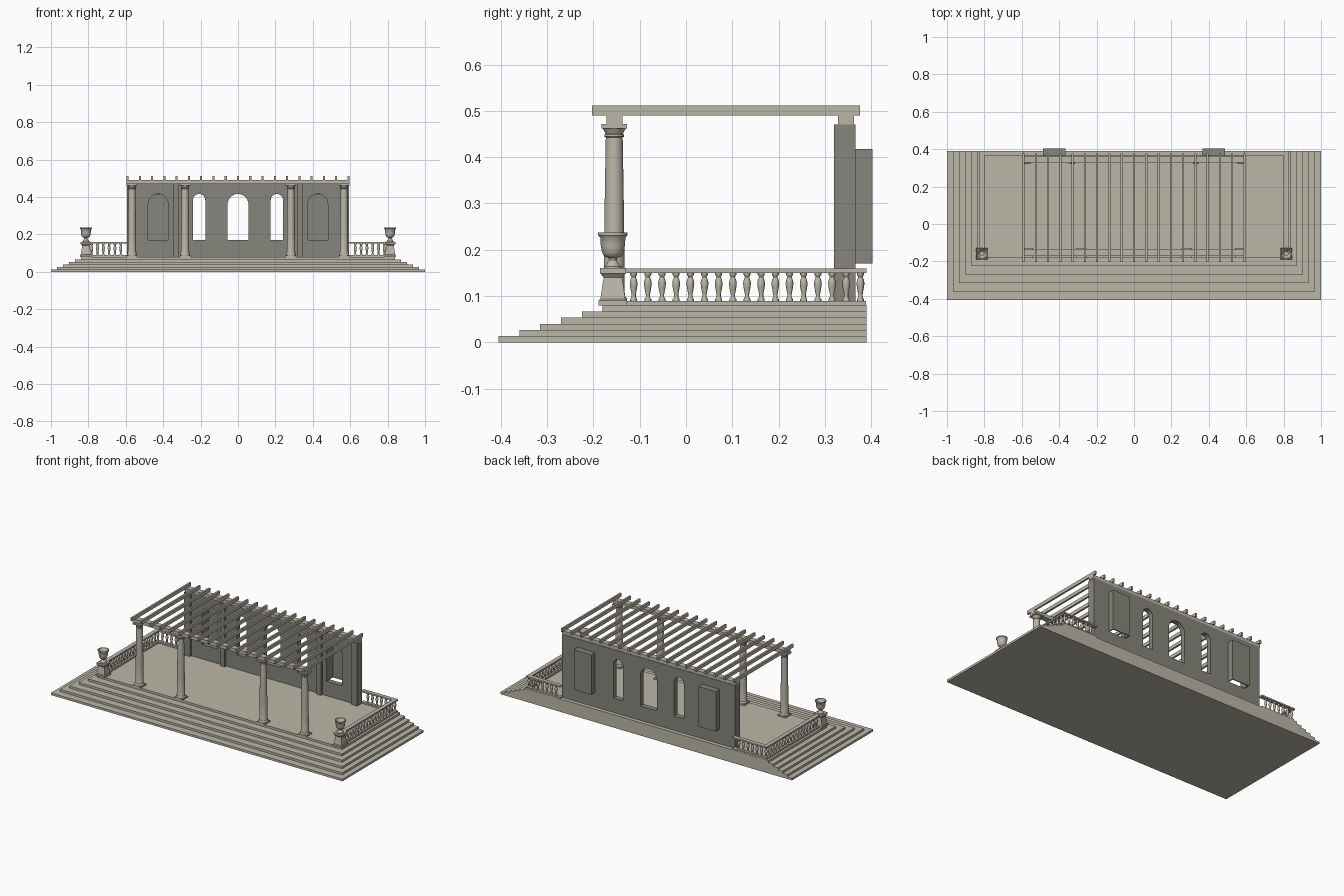
import bpy, bmesh, math
from mathutils import Matrix, Vector

cube = bpy.data.objects.get("Cube")
if cube:
    bpy.data.objects.remove(cube, do_unlink=True)


def material(name, rgb):
    m = bpy.data.materials.new(name)
    m.use_nodes = True
    m.diffuse_color = (*rgb, 1)
    m.node_tree.nodes["Principled BSDF"].inputs["Base Color"].default_value = (*rgb, 1)
    return m


STONE = material("pale stone", (0.50, 0.47, 0.39))
PLASTER = material("grey plaster", (0.24, 0.24, 0.20))


def finish(name, bm, mat, smooth=False):
    bmesh.ops.recalc_face_normals(bm, faces=bm.faces)
    mesh = bpy.data.meshes.new(name)
    bm.to_mesh(mesh)
    bm.free()
    mesh.materials.append(mat)
    if smooth:
        for p in mesh.polygons:
            p.use_smooth = True
        mesh.set_sharp_from_angle(angle=math.radians(40))
    ob = bpy.data.objects.new(name, mesh)
    bpy.context.scene.collection.objects.link(ob)
    return ob


def boxes(name, spans, mat):
    """Each span is (x0, x1, y0, y1, z0, z1)."""
    bm = bmesh.new()
    for x0, x1, y0, y1, z0, z1 in spans:
        size = Matrix.Diagonal((x1 - x0, y1 - y0, z1 - z0, 1))
        mid = Vector((x0 + x1, y0 + y1, z0 + z1)) / 2
        bmesh.ops.create_cube(bm, size=1, matrix=Matrix.Translation(mid) @ size)
    return finish(name, bm, mat)


def lathe(name, profile, spots, sides, mat, smooth=True):
    """Turn a (radius, z) profile at each (x, y) spot."""
    bm = bmesh.new()
    for cx, cy in spots:
        rings = []
        for r, z in profile:
            angles = [2 * math.pi * (i + 0.5) / sides for i in range(sides)]
            rings.append([bm.verts.new((cx + r * math.cos(a), cy + r * math.sin(a), z))
                          for a in angles])
        for low, high in zip(rings, rings[1:]):
            for i in range(sides):
                j = (i + 1) % sides
                bm.faces.new((low[i], low[j], high[j], high[i]))
        bm.faces.new(rings[0][::-1])
        bm.faces.new(rings[-1])
    return finish(name, bm, mat, smooth)


# Stepped platform, flush at the back
FLOOR = 0.08
rise = FLOOR / 6
for i in range(6):
    w = 1 - 0.0323 * i
    boxes(f"step_{i + 1}", [(-w, w, -0.405 + 0.045 * i, 0.39, rise * i, rise * (i + 1))], STONE)

# Back wall with arched openings, drawn as a filled outline
WALL_FRONT, WALL_BACK, WALL_TOP = 0.335, 0.366, 0.47


def arch(cx, half, bottom=0.17, top=0.416, steps=14):
    pts = [(cx - half, bottom), (cx + half, bottom)]
    for i in range(steps + 1):
        a = math.pi * i / steps
        pts.append((cx + half * math.cos(a), top - half + half * math.sin(a)))
    return pts


outlines = [[(-0.59, FLOOR), (0.59, FLOOR), (0.59, WALL_TOP), (-0.59, WALL_TOP)], arch(0, 0.056)]
for s in (-1, 1):
    outlines += [arch(s * 0.208, 0.033), arch(s * 0.427, 0.053)]
curve = bpy.data.curves.new("wall_outline", "CURVE")
curve.dimensions = "2D"
curve.fill_mode = "BOTH"
curve.extrude = (WALL_BACK - WALL_FRONT) / 2
for pts in outlines:
    sp = curve.splines.new("POLY")
    sp.points.add(len(pts) - 1)
    for p, (x, z) in zip(sp.points, pts):
        p.co = (x, z, 0, 1)
    sp.use_cyclic_u = True
helper = bpy.data.objects.new("wall_outline", curve)
bpy.context.scene.collection.objects.link(helper)
bpy.context.view_layer.update()
wall_bm = bmesh.new()
flat = helper.evaluated_get(bpy.context.evaluated_depsgraph_get())
wall_bm.from_mesh(flat.to_mesh())
flat.to_mesh_clear()
bpy.data.objects.remove(helper, do_unlink=True)
bmesh.ops.remove_doubles(wall_bm, verts=wall_bm.verts, dist=0.0001)
stand = Matrix.Translation((0, (WALL_FRONT + WALL_BACK) / 2, 0)) @ Matrix.Rotation(math.pi / 2, 4, "X")
wall_bm.transform(stand)
for f in wall_bm.faces:
    f.smooth = False
finish("back_wall", wall_bm, PLASTER)

# Pilasters on the wall front
boxes("wall_pilasters", [(x - h, x + h, 0.32, WALL_BACK, FLOOR, WALL_TOP)
                         for x, h in ((-0.573, 0.02), (-0.33, 0.014), (0.33, 0.014), (0.573, 0.02))],
      PLASTER)

# Niche housings behind the wall, open underneath
for side, c in (("right", -0.427), ("left", 0.427)):
    a, b, t, back = c - 0.06, c + 0.06, 0.006, 0.403
    boxes(f"niche_housing_{side}", [
        (a, b, back - t, back, 0.17, 0.418),
        (a, a + t, WALL_BACK, back - t, 0.17, 0.418),
        (b - t, b, WALL_BACK, back - t, 0.17, 0.418),
        (a + t, b - t, WALL_BACK, back - t, 0.418 - t, 0.418)], PLASTER)

# Columns
COL_Y = -0.155
col_spots = [(x, COL_Y) for x in (-0.567, -0.283, 0.283, 0.567)]
lathe("columns", [(0.027, 0.086), (0.028, 0.091), (0.027, 0.096), (0.024, 0.099), (0.024, 0.103),
                  (0.0225, 0.108), (0.0222, 0.2), (0.0205, 0.33), (0.0185, 0.442), (0.021, 0.444),
                  (0.021, 0.449), (0.019, 0.451), (0.022, 0.457), (0.026, 0.463)],
      col_spots, 20, STONE)
boxes("column_plinths_and_caps", [(x - 0.028, x + 0.028, y - 0.028, y + 0.028, z, z + h)
                                  for x, y in col_spots for z, h in ((FLOOR, 0.007), (0.462, 0.009))],
      STONE)

# Pergola beams and rafters
boxes("pergola_beams", [(-0.596, 0.596, y, y + 0.035, 0.47, 0.491) for y in (-0.172, 0.328)], STONE)
rafters = [-0.59 + 1.18 * i / 18 for i in range(19)]
boxes("pergola_rafters", [(x - 0.0055, x + 0.0055, -0.203, 0.376, 0.49, 0.511) for x in rafters], STONE)

# Balustrades along the sides and the back corners
RAIL_X, RAIL_Y = 0.813, 0.377
rails, posts = [], []
for s in (-1, 1):
    for z0, z1, h in ((FLOOR, 0.089, 0.0115), (0.15, 0.159, 0.0125)):
        x0, x1 = sorted((s * (RAIL_X - h), s * (RAIL_X + h)))
        rails.append((x0, x1, -0.14, RAIL_Y + h, z0, z1))
        x0, x1 = sorted((s * 0.59, s * (RAIL_X - h)))
        rails.append((x0, x1, RAIL_Y - h, RAIL_Y + h, z0, z1))
    posts += [(s * RAIL_X, -0.113 + 0.0306 * i) for i in range(17)]
    posts += [(s * (RAIL_X - 0.031 * (i + 1)), RAIL_Y) for i in range(6)]
boxes("balustrade_rails", rails, STONE)
lathe("balusters", [(0.0075, 0.088), (0.0075, 0.093), (0.0045, 0.098), (0.0045, 0.103),
                    (0.0075, 0.119), (0.0085, 0.128), (0.007, 0.135), (0.0045, 0.141),
                    (0.0075, 0.146), (0.0075, 0.151)], posts, 10, STONE)

# Square pedestals with urns at the front corners
urn_spots = [(s * RAIL_X, -0.158) for s in (-1, 1)]
root2 = math.sqrt(2)
lathe("urn_pedestals", [(r * root2, z) for r, z in (
    (0.031, FLOOR), (0.031, 0.09), (0.027, 0.093), (0.020, 0.14), (0.024, 0.145),
    (0.028, 0.149), (0.028, 0.16))], urn_spots, 4, STONE, smooth=False)
lathe("urns", [(0.019, 0.159), (0.019, 0.164), (0.014, 0.168), (0.0085, 0.178), (0.0095, 0.182),
               (0.019, 0.186), (0.024, 0.195), (0.0265, 0.21), (0.0275, 0.226), (0.032, 0.231),
               (0.032, 0.237), (0.027, 0.237), (0.024, 0.225), (0.012, 0.212)],
      urn_spots, 20, STONE)
